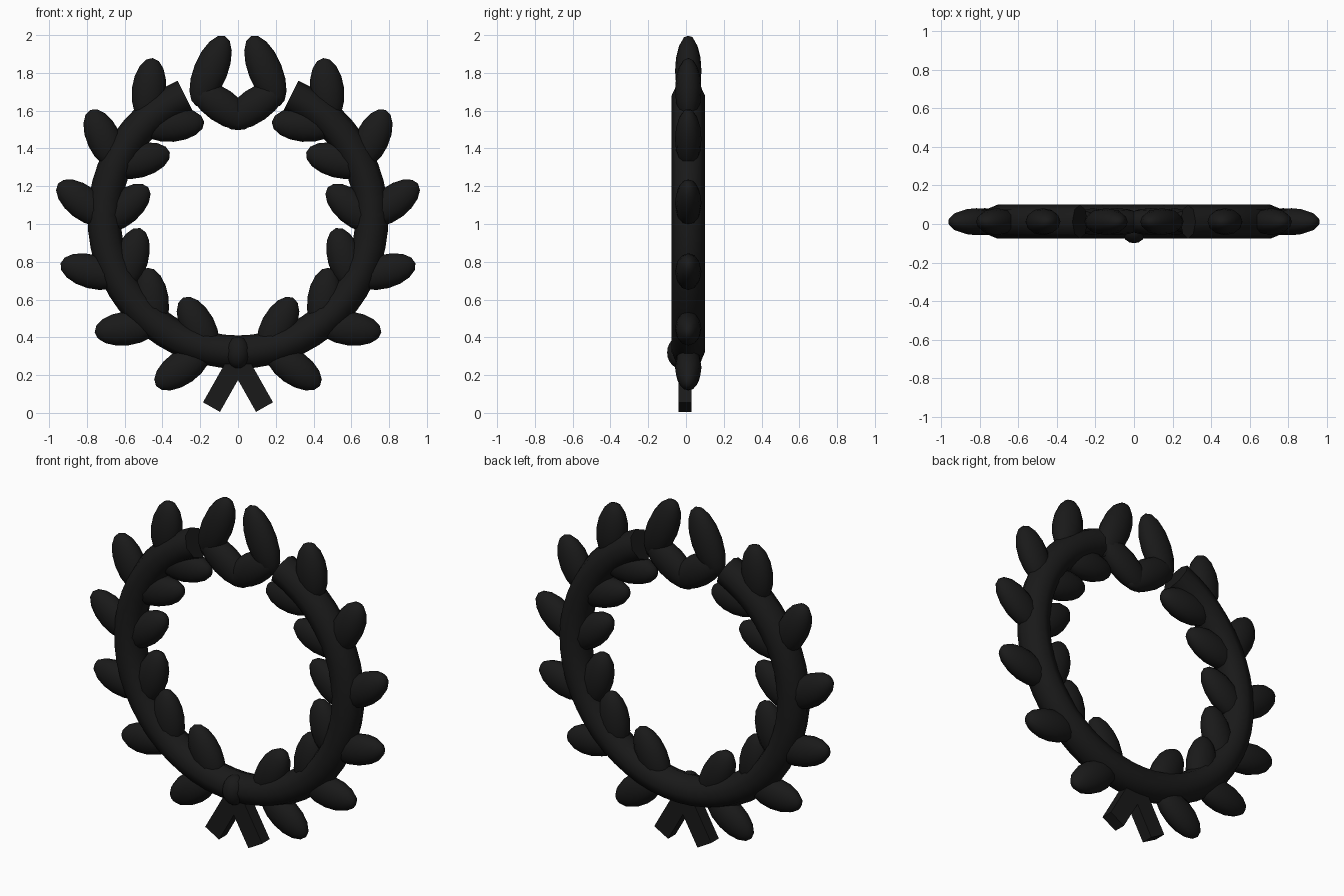
import bpy
from math import radians, sin, cos

if "Cube" in bpy.data.objects:
    bpy.data.objects.remove(bpy.data.objects["Cube"])

black = bpy.data.materials.new("black")
black.diffuse_color = (0.01, 0.01, 0.01, 1)
black.use_nodes = True
black.node_tree.nodes["Principled BSDF"].inputs["Base Color"].default_value = black.diffuse_color


def finish(obj, name, smooth=True):
    obj.name = name
    obj.data.materials.append(black)
    if smooth:
        bpy.ops.object.shade_smooth_by_angle(angle=radians(50))


def ellipsoid(name, center, size, angle=0, segs=12, rings=8):
    # long axis is local z; angle is measured in the xz plane from +x
    bpy.ops.mesh.primitive_uv_sphere_add(segments=segs, ring_count=rings, radius=1,
                                         location=center, rotation=(0, radians(90 - angle), 0))
    obj = bpy.context.object
    obj.scale = size
    finish(obj, name)


# open ring stem: circular arc with a round section and flat ends
CZ, R, GAP, N = 1.03, 0.708, 23.3, 48
cu = bpy.data.curves.new("ring_stem", 'CURVE')
cu.dimensions = '3D'
cu.bevel_depth = 0.088
cu.bevel_resolution = 2
cu.use_fill_caps = True
sp = cu.splines.new('POLY')
sp.points.add(N)
for i, p in enumerate(sp.points):
    a = radians(GAP + (360 - 2 * GAP) * i / N)
    p.co = (R * sin(a), 0.012, CZ + R * cos(a), 1)
stem = bpy.data.objects.new("ring_stem", cu)
bpy.context.collection.objects.link(stem)
bpy.context.view_layer.objects.active = stem
stem.select_set(True)
bpy.ops.object.convert(target='MESH')
finish(bpy.context.object, "ring_stem")

# leaves of the right half: x, z, angle, half length
outer = [(0.295, 0.24, -35, 0.17), (0.59, 0.447, -7, 0.17), (0.775, 0.748, 15, 0.17),
         (0.817, 1.112, 37, 0.17), (0.71, 1.45, 65, 0.17), (0.472, 1.71, 97, 0.17),
         (0.145, 1.81, 112, 0.2)]
inner = [(0.212, 0.46, 62, 0.17), (0.457, 0.60, 82, 0.17), (0.565, 0.815, 106, 0.17),
         (0.605, 1.085, 140, 0.17), (0.525, 1.335, 165, 0.17), (0.348, 1.525, 175, 0.17),
         (0.09, 1.628, 35, 0.19)]
for kind, leaves in (("outer_leaf", outer), ("inner_leaf", inner)):
    for x, z, ang, half in leaves:
        for side, s in (("right", 1), ("left", -1)):
            ellipsoid(f"{kind}_{side}", (s * x, 0.012, z), (0.09, 0.07, half),
                      ang if s > 0 else 180 - ang)

# knot and the two ribbon tails
ellipsoid("knot", (0, -0.03, 0.32), (0.065, 0.07, 0.085), 90, 16, 10)
for side, s in (("right", 1), ("left", -1)):
    bpy.ops.mesh.primitive_cube_add(size=1, location=(s * 0.069, -0.005, 0.157),
                                    rotation=(0, radians(-s * 29.5), 0))
    bpy.context.object.scale = (0.103, 0.07, 0.29)
    finish(bpy.context.object, f"ribbon_tail_{side}", False)
